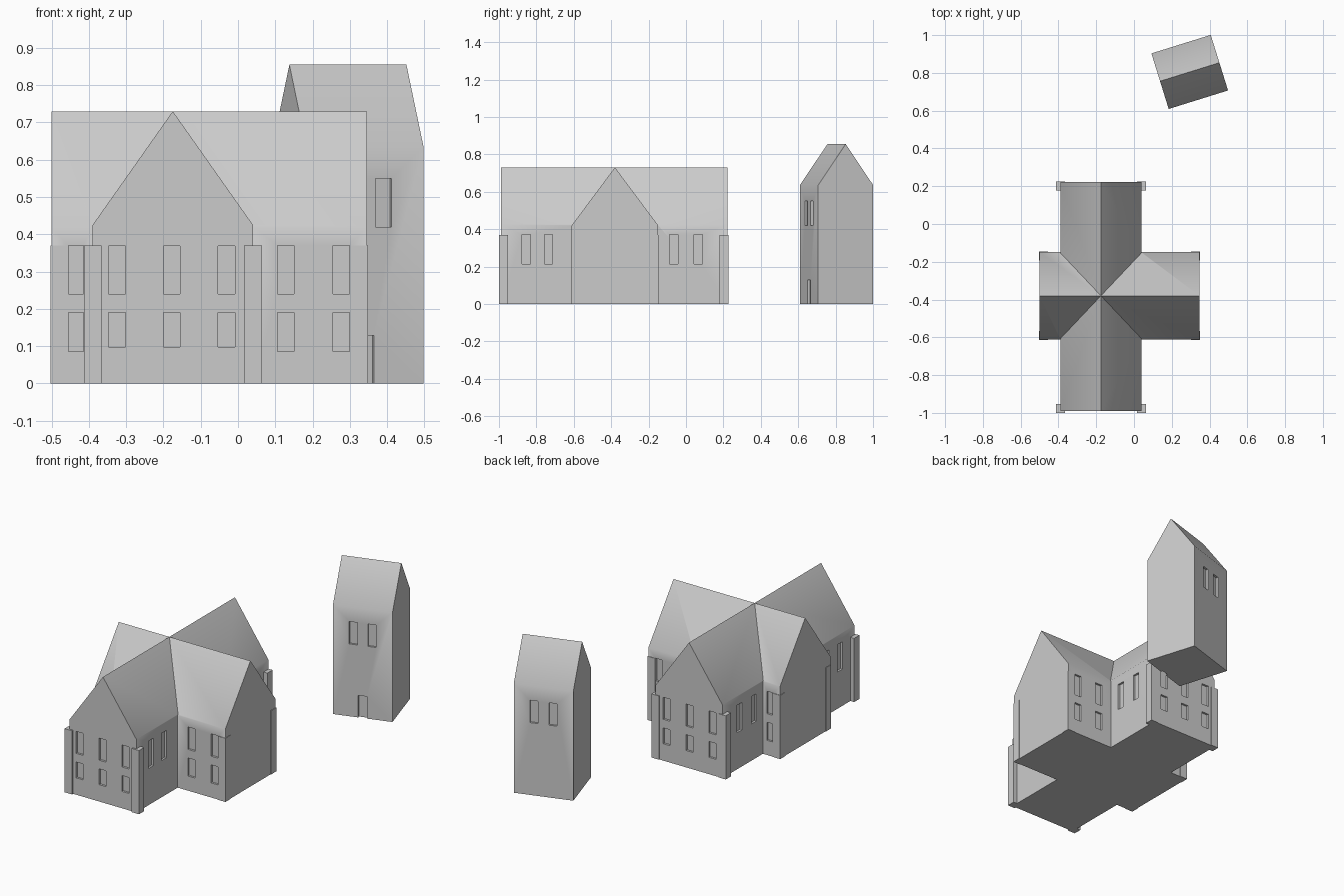
import bpy, bmesh, math
from mathutils import Matrix, Vector

if "Cube" in bpy.data.objects:
    bpy.data.objects.remove(bpy.data.objects["Cube"])

stone = bpy.data.materials.new("grey stone")
stone.diffuse_color = (0.6, 0.6, 0.6, 1)
stone.use_nodes = True
stone.node_tree.nodes["Principled BSDF"].inputs["Base Color"].default_value = stone.diffuse_color


def make_object(name, bm):
    bmesh.ops.recalc_face_normals(bm, faces=bm.faces)
    me = bpy.data.meshes.new(name)
    bm.to_mesh(me)
    bm.free()
    ob = bpy.data.objects.new(name, me)
    bpy.context.collection.objects.link(ob)
    me.materials.append(stone)
    return ob


def gabled_block(name, length, width, eave, ridge, matrix):
    """Gabled prism with its ridge along local x."""
    bm = bmesh.new()
    w = width / 2
    profile = [(-w, 0), (w, 0), (w, eave), (0, ridge), (-w, eave)]
    face = bm.faces.new([bm.verts.new((-length / 2, y, z)) for y, z in profile])
    out = bmesh.ops.extrude_face_region(bm, geom=[face])
    moved = [v for v in out["geom"] if isinstance(v, bmesh.types.BMVert)]
    bmesh.ops.translate(bm, verts=moved, vec=(length, 0, 0))
    bm.transform(matrix)
    return make_object(name, bm)


def add_box(bm, centre, size):
    m = Matrix.Translation(centre) @ Matrix.Diagonal((*size, 1))
    bmesh.ops.create_cube(bm, size=1, matrix=m)


def boolean(ob, other, operation):
    mod = ob.modifiers.new(operation.lower(), 'BOOLEAN')
    mod.operation = operation
    mod.solver = 'EXACT'
    mod.object = other
    bpy.context.view_layer.objects.active = ob
    bpy.ops.object.modifier_apply(modifier=mod.name)
    bpy.data.objects.remove(other)


def smooth(ob):
    bpy.ops.object.select_all(action='DESELECT')
    ob.select_set(True)
    bpy.context.view_layer.objects.active = ob
    bpy.ops.object.shade_smooth_by_angle(angle=math.radians(40))


DEPTH = 0.012          # window recess
WIN = 0.045            # window width
CX, CY = -0.175, -0.38  # church crossing
X0, X1, Y0, Y1 = -0.5, 0.346, -0.99, 0.222
HX, HY = 0.215, 0.231   # half widths of the long and cross wings

# church: long nave joined with the cross wing
church = gabled_block("church_walls_and_roof", Y1 - Y0, 2 * HX, 0.425, 0.73,
                      Matrix.Translation((CX, (Y0 + Y1) / 2, 0)) @ Matrix.Rotation(math.pi / 2, 4, 'Z'))
wing = gabled_block("cross_wing", X1 - X0, 2 * HY, 0.42, 0.73,
                    Matrix.Translation(((X0 + X1) / 2, CY, 0)))
boolean(church, wing, 'UNION')

# church window recesses
bm = bmesh.new()


def window(x, y, z0, z1, along_x):
    size = (WIN, 2 * DEPTH) if along_x else (2 * DEPTH, WIN)
    add_box(bm, (x, y, (z0 + z1) / 2), (*size, z1 - z0))


for y in (Y0, Y1):                       # nave gables: three columns, two rows
    for dx in (-0.147, 0, 0.147):
        window(CX - 0.003 + dx, y, 0.24, 0.368, True)
        window(CX - 0.003 + dx, y, 0.098, 0.19, True)
for y in (CY - HY, CY + HY):             # cross wing long walls
    for x in (-0.4375, 0.128, 0.277):
        window(x, y, 0.24, 0.37, True)
        window(x, y, 0.085, 0.19, True)
for x in (CX - HX, CX + HX):             # tall nave side windows
    for y in (-0.855, -0.735, -0.065, 0.065):
        window(x, y, 0.213, 0.372, False)
boolean(church, make_object("window_cutter", bm), 'DIFFERENCE')
smooth(church)

# corner buttresses on the nave, and shallow ones on the cross wing
B = 0.048
for label, xs, ys in (
        ("nave", (CX - HX, CX + HX), (Y0 + 0.014, Y1 - 0.020)),
        ("cross_wing", (X0 - 0.003 + B / 2, X1 + 0.003 - B / 2),
         (CY - HY - 0.003 + B / 2, CY + HY + 0.003 - B / 2))):
    bm = bmesh.new()
    for x in xs:
        for y in ys:
            add_box(bm, (x, y, 0.185), (B, B, 0.37))
    make_object(label + "_buttresses", bm)

# separate gabled tower, turned on its axis
L, W = 0.329, 0.308
place = Matrix.Translation((0.295, 0.805, 0)) @ Matrix.Rotation(math.radians(17.3), 4, 'Z')
tower = gabled_block("tower_walls_and_roof", L, W, 0.635, 0.855, place)
bm = bmesh.new()
for side in (-1, 1):
    for dx in (-0.052, 0.052):
        add_box(bm, (dx, side * W / 2, 0.485), (WIN, 2 * DEPTH, 0.13))
add_box(bm, (0, -W / 2, 0.054), (0.05, 2 * DEPTH, 0.148))   # doorway
bm.transform(place)
boolean(tower, make_object("tower_cutter", bm), 'DIFFERENCE')
smooth(tower)
